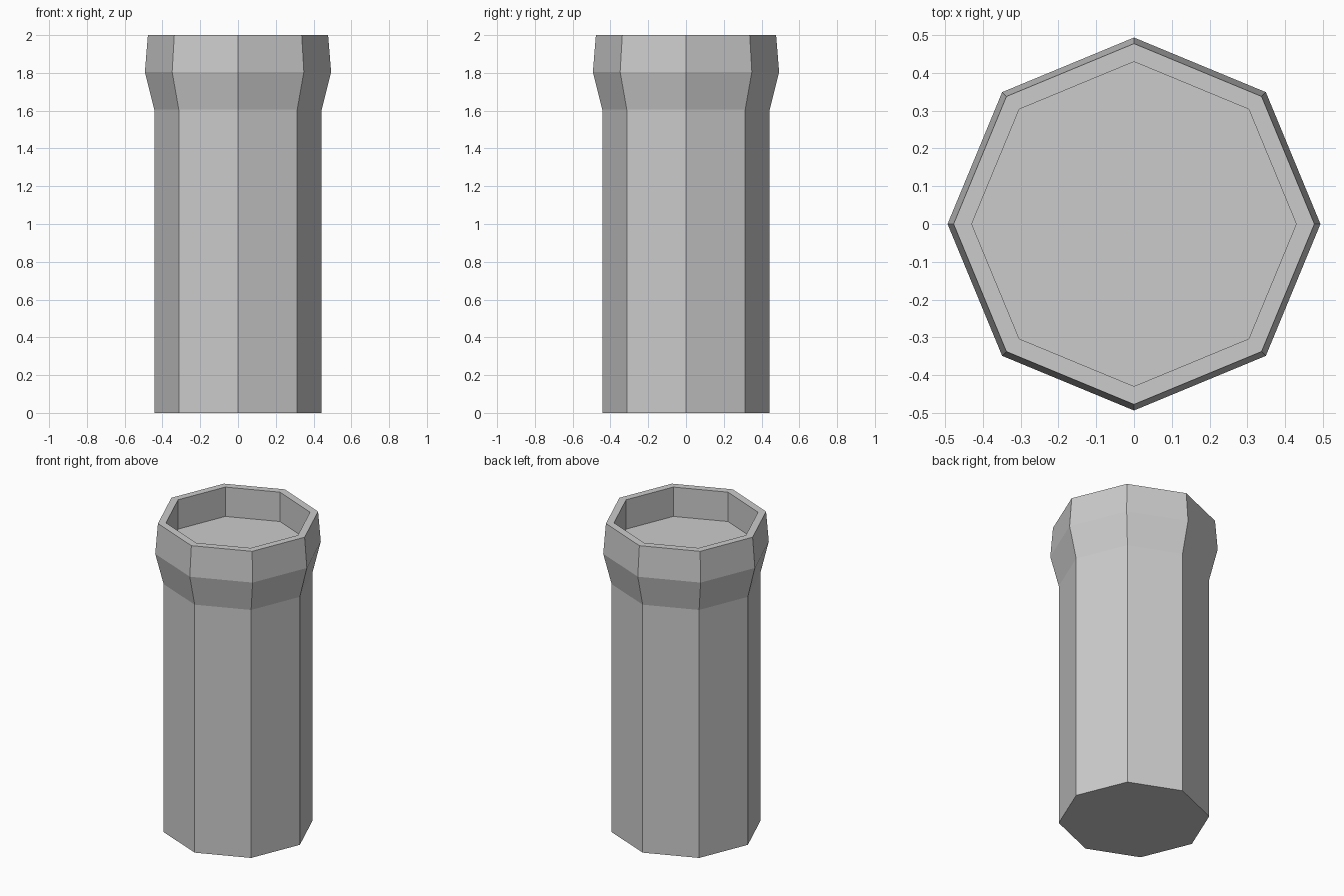
import bpy, bmesh
from math import cos, sin, tau

if "Cube" in bpy.data.objects:
    bpy.data.objects.remove(bpy.data.objects["Cube"])

SIDES = 8
# Radius and height from the foot, up the flared collar, over the rim, into the recess
PROFILE = [(0.443, 0.0), (0.443, 1.605), (0.493, 1.805), (0.477, 2.0),
           (0.429, 2.0), (0.429, 1.81)]

bm = bmesh.new()
rings = [[bm.verts.new((r * cos(tau * i / SIDES), r * sin(tau * i / SIDES), z))
          for i in range(SIDES)] for r, z in PROFILE]

# Outer shaft, collar, rim and recess walls
for low, high in zip(rings, rings[1:]):
    for i in range(SIDES):
        j = (i + 1) % SIDES
        bm.faces.new((low[i], low[j], high[j], high[i]))

# Underside and recess floor
bm.faces.new(rings[0][::-1])
bm.faces.new(rings[-1])

mesh = bpy.data.meshes.new("octagonal_column")
bm.to_mesh(mesh)
bm.free()
column = bpy.data.objects.new("octagonal_column", mesh)
bpy.context.collection.objects.link(column)
